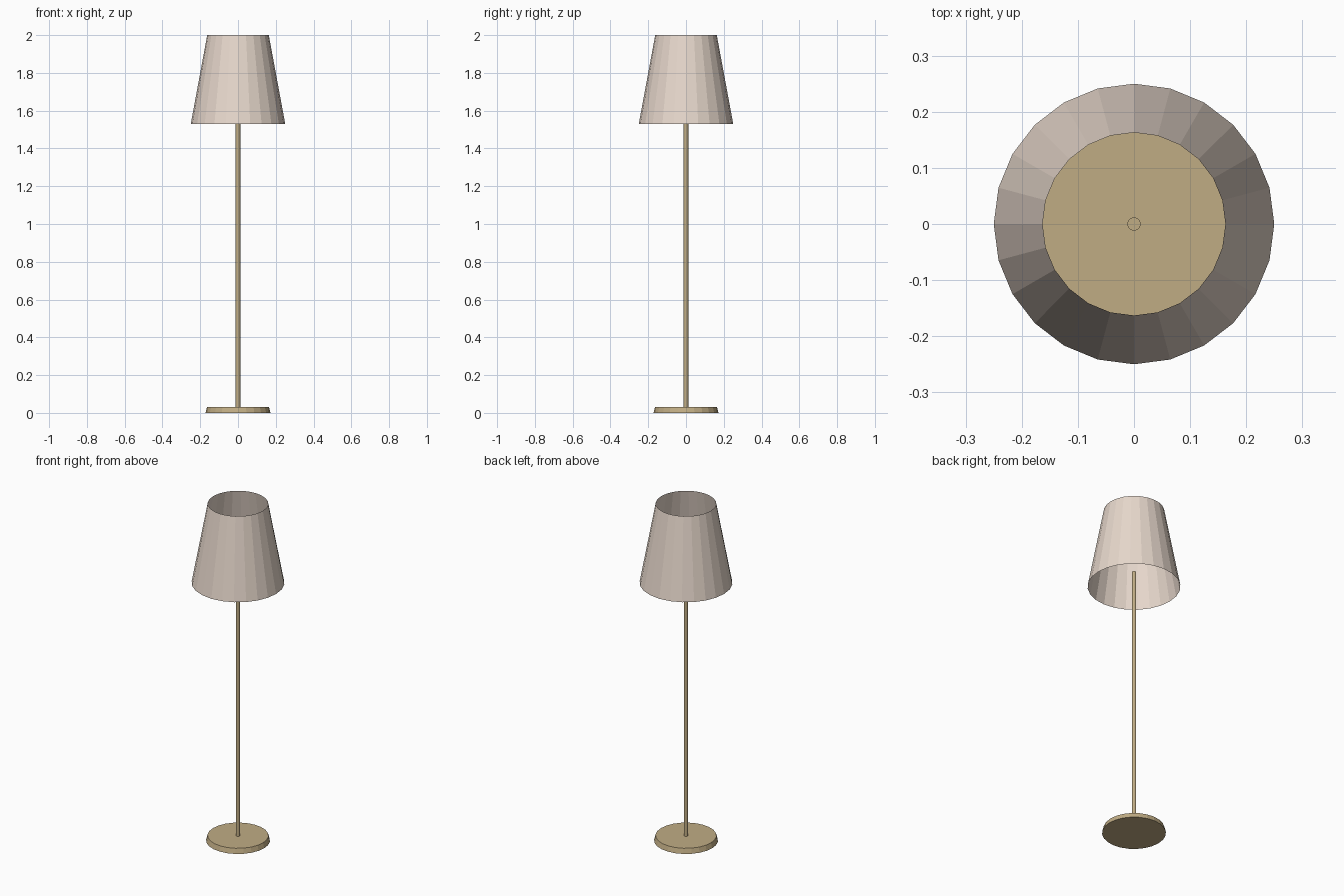
import bpy, bmesh
from mathutils import Matrix

if "Cube" in bpy.data.objects:
    bpy.data.objects.remove(bpy.data.objects["Cube"])


def material(name, rgb):
    mat = bpy.data.materials.new(name)
    mat.diffuse_color = (*rgb, 1.0)
    mat.use_nodes = True
    mat.node_tree.nodes["Principled BSDF"].inputs["Base Color"].default_value = mat.diffuse_color
    return mat


def frustum(name, sides, r_bottom, r_top, z0, z1, mat, capped=True):
    """Flat-shaded upright cone section between two heights."""
    bm = bmesh.new()
    bmesh.ops.create_cone(bm, cap_ends=capped, cap_tris=False, segments=sides,
                          radius1=r_bottom, radius2=r_top, depth=z1 - z0,
                          matrix=Matrix.Translation((0, 0, (z0 + z1) / 2)))
    mesh = bpy.data.meshes.new(name)
    bm.to_mesh(mesh)
    bm.free()
    mesh.materials.append(mat)
    obj = bpy.data.objects.new(name, mesh)
    bpy.context.collection.objects.link(obj)
    return obj


brass = material("tan_brass", (0.527, 0.413, 0.231))
fabric = material("cream_fabric", (0.807, 0.694, 0.610))

# Weighted foot with a slightly sloped rim
frustum("base", 24, 0.172, 0.164, 0.0, 0.03, brass)

# Thin pole, ending just inside the shade
frustum("pole", 12, 0.012, 0.012, 0.03, 1.62, brass)

# Tapered shade, a thin shell open at both ends
frustum("shade", 24, 0.25, 0.163, 1.53, 2.0, fabric, capped=False)
